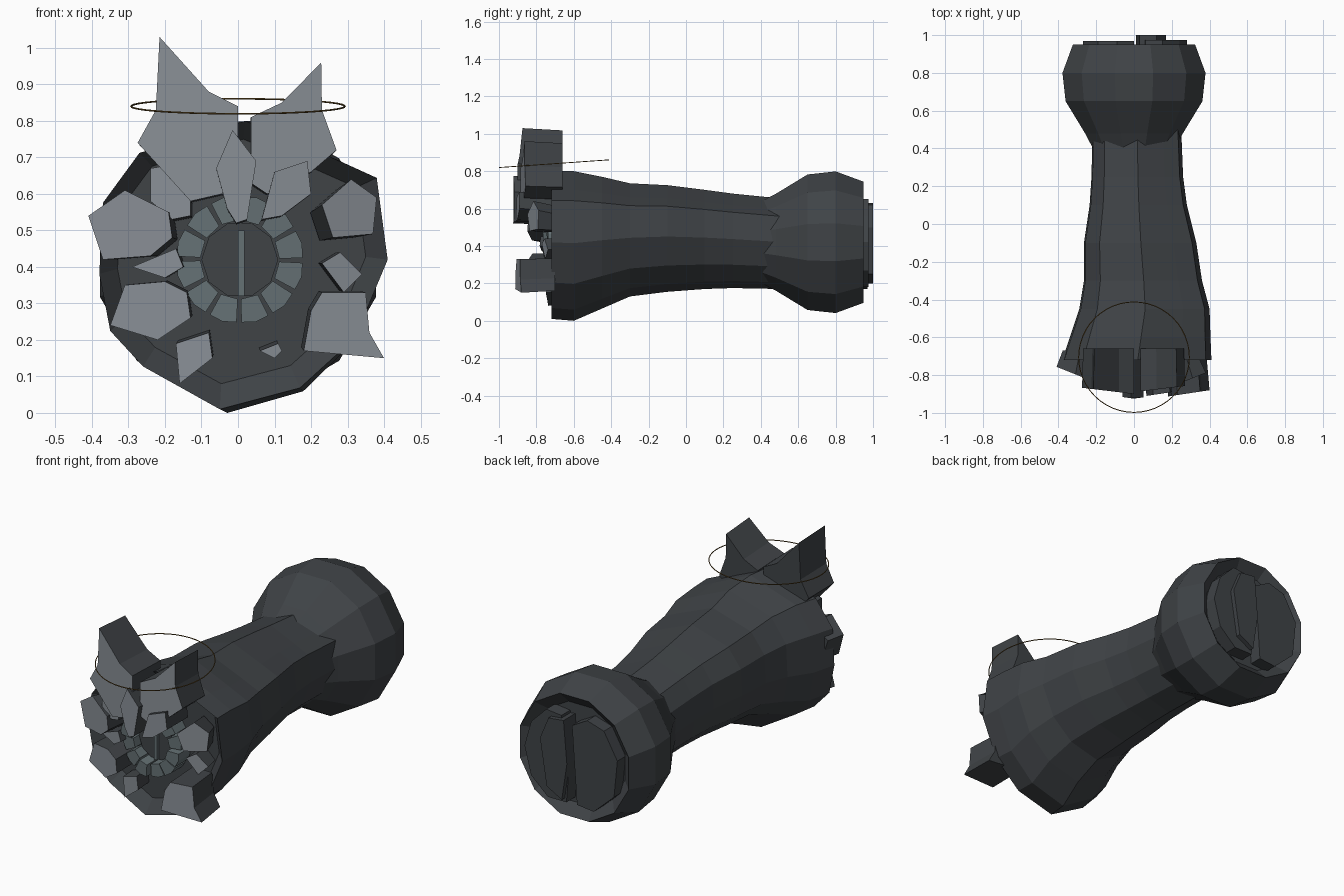
import bpy, math


def material(name, r, g, b):
    m = bpy.data.materials.new(name)
    m.diffuse_color = (r, g, b, 1)
    return m


DARK = material("dark_stone", 0.05, 0.056, 0.062)
PALE = material("pale_face", 0.25, 0.275, 0.305)
TEAL = material("teal_grey", 0.13, 0.165, 0.175)
GOLD = material("old_gold", 0.16, 0.09, 0.02)
CZ = 0.42


def mesh(name, verts, faces, mats=(DARK,), pale_faces=()):
    me = bpy.data.meshes.new(name)
    me.from_pydata(verts, [], faces)
    for m in mats:
        me.materials.append(m)
    for i in pale_faces:
        me.polygons[i].material_index = 1
    ob = bpy.data.objects.new(name, me)
    bpy.context.collection.objects.link(ob)
    return ob


def loft(name, rings):
    """Skin a list of equal-length rings and cap both ends."""
    n = len(rings[0])
    verts = [v for r in rings for v in r]
    faces = []
    for k in range(len(rings) - 1):
        a, b = k * n, (k + 1) * n
        faces += [(a + i, b + i, b + (i + 1) % n, a + (i + 1) % n) for i in range(n)]
    faces += [tuple(range(n)), tuple(reversed(range(len(verts) - n, len(verts))))]
    return mesh(name, verts, faces)


def chunk(name, pts, front, back, slope=0.15, shrink=0.96, mats=(DARK, PALE)):
    """Broken stone block: an x/z outline pushed from front to back in y."""
    area = sum(a[0] * b[1] - b[0] * a[1] for a, b in zip(pts, pts[1:] + pts[:1]))
    if area < 0:
        pts = pts[::-1]
    n = len(pts)
    verts = [(x, front + slope * abs(x), z) for x, z in pts]
    verts += [(x * shrink, back, CZ + (z - CZ) * shrink) for x, z in pts]
    faces = [tuple(range(n)), tuple(reversed(range(n, 2 * n)))]
    faces += [(i, n + i, n + (i + 1) % n, (i + 1) % n) for i in range(n)]
    return mesh(name, verts, faces, mats, (0,))


# Irregular trunk: rough outline fitted to a box at each station, hollow front
outline = [(-0.05, 0.0), (0.17, 0.06), (0.32, 0.20), (0.41, 0.42), (0.38, 0.65),
           (0.25, 0.71), (0.02, 0.81), (-0.27, 0.72), (-0.37, 0.58), (-0.38, 0.38),
           (-0.35, 0.22), (-0.26, 0.12)]


def station(y, x0, x1, z0, z1):
    return [(x0 + (x + 0.38) / 0.79 * (x1 - x0), y, z0 + z / 0.81 * (z1 - z0)) for x, z in outline]


loft("trunk", [station(*s) for s in (
    (-0.66, -0.33, 0.35, 0.08, 0.75), (-0.72, -0.38, 0.41, 0.01, 0.80),
    (-0.60, -0.34, 0.405, 0.0, 0.80), (-0.45, -0.29, 0.40, 0.065, 0.77),
    (-0.30, -0.265, 0.36, 0.13, 0.735), (-0.10, -0.265, 0.33, 0.155, 0.725),
    (0.10, -0.235, 0.28, 0.17, 0.70), (0.25, -0.225, 0.26, 0.175, 0.68),
    (0.50, -0.22, 0.25, 0.17, 0.655))])


# Faceted bulb at the rear with a sunken end
def circle(y, r, n=12):
    return [(r * math.cos(math.tau * (i + 0.5) / n), y, CZ + r * math.sin(math.tau * (i + 0.5) / n))
            for i in range(n)]


loft("rear_bulb", [circle(y, r) for y, r in (
    (0.40, 0.225), (0.48, 0.268), (0.65, 0.375), (0.80, 0.392), (0.95, 0.335), (0.90, 0.275))])

# Split plates set into the rear end, with leaning inner edges
chunk("rear_plate_right", [(0.06, 0.64), (0.15, 0.65), (0.24, 0.56), (0.28, 0.42),
      (0.24, 0.27), (0.14, 0.18), (0.03, 0.18), (0.02, 0.30)], 0.89, 0.975, 0, 1, (DARK,) * 2)
chunk("rear_plate_left", [(0.0, 0.60), (-0.09, 0.65), (-0.19, 0.62), (-0.27, 0.48),
      (-0.25, 0.28), (-0.13, 0.17), (-0.03, 0.18)], 0.89, 0.97, 0, 1, (DARK,) * 2)
chunk("rear_splinter", [(0.03, 0.63), (0.12, 0.62), (0.17, 0.50), (0.13, 0.25), (0.04, 0.20),
                        (0.01, 0.40)], 0.90, 1.0, 0, 1, (DARK,) * 2)

# Ring of small blocks around the central disc
for k in range(12):
    a, b = math.tau * (k + 0.05) / 12, math.tau * (k + 0.9) / 12
    polar = ((0.108, a), (0.172, a), (0.176, (a + b) / 2), (0.172, b), (0.108, b))
    chunk(f"ring_block_{k + 1}", [(0.005 + r * math.cos(t), CZ + r * math.sin(t)) for r, t in polar],
          -0.755 - 0.01 * (k % 3), -0.65, 0.1, 1, (TEAL, TEAL))

# Central disc with its upright slit
disc = [(0.005 + 0.105 * math.cos(math.tau * i / 10), CZ + 0.105 * math.sin(math.tau * i / 10))
        for i in range(10)]
chunk("centre_disc", disc, -0.70, -0.65, 0, 1, (DARK, DARK))
chunk("centre_slit", [(0.0, 0.32), (0.018, 0.32), (0.018, 0.50), (0.0, 0.50)], -0.715, -0.68, 0, 1, (TEAL, TEAL))

# Tall crown blocks
chunk("crown_left", [(-0.215, 1.03), (-0.08, 0.88), (0.0, 0.84), (0.0, 0.61), (-0.13, 0.58),
                     (-0.275, 0.74), (-0.225, 0.83)], -0.90, -0.66, 0.12, 0.98)
chunk("crown_right", [(0.035, 0.81), (0.12, 0.85), (0.228, 0.96), (0.23, 0.83), (0.27, 0.72),
                      (0.20, 0.66), (0.08, 0.60), (0.035, 0.63)], -0.89, -0.66, 0.12, 0.98)
chunk("brow_wedge", [(-0.015, 0.775), (0.05, 0.69), (0.025, 0.53), (-0.005, 0.52),
                     (-0.03, 0.56), (-0.06, 0.67)], -0.925, -0.72)
chunk("brow_right", [(0.065, 0.53), (0.12, 0.54), (0.20, 0.60), (0.19, 0.69), (0.10, 0.66)], -0.92, -0.70)
chunk("brow_left", [(-0.24, 0.67), (-0.18, 0.68), (-0.13, 0.58), (-0.13, 0.54),
                    (-0.18, 0.53), (-0.24, 0.58)], -0.85, -0.66)

# Side and lower blocks
chunk("side_left_upper", [(-0.41, 0.54), (-0.31, 0.61), (-0.19, 0.55), (-0.18, 0.48),
                          (-0.24, 0.43), (-0.37, 0.42)], -0.92, -0.67, 0.4, 0.92)
chunk("side_left_middle", [(-0.29, 0.40), (-0.17, 0.45), (-0.15, 0.40), (-0.20, 0.37)], -0.82, -0.66, 0.25)
chunk("side_left_lower", [(-0.35, 0.24), (-0.22, 0.20), (-0.13, 0.26), (-0.14, 0.33),
                          (-0.20, 0.36), (-0.31, 0.35)], -0.89, -0.67, 0.35)
chunk("side_right_upper", [(0.23, 0.57), (0.31, 0.64), (0.38, 0.59), (0.37, 0.49), (0.26, 0.48)],
      -0.94, -0.67, 0.4, 0.86)
chunk("side_right_middle", [(0.23, 0.41), (0.28, 0.44), (0.34, 0.38), (0.29, 0.33)], -0.84, -0.66, 0.3)
chunk("side_right_lower", [(0.18, 0.17), (0.40, 0.15), (0.36, 0.22), (0.35, 0.33),
                           (0.23, 0.33), (0.20, 0.28)], -0.94, -0.70, 0.15)
chunk("chin_left", [(-0.16, 0.08), (-0.07, 0.15), (-0.08, 0.22), (-0.17, 0.19)], -0.76, -0.65)
chunk("chin_right", [(0.06, 0.17), (0.11, 0.19), (0.12, 0.17), (0.10, 0.15)], -0.73, -0.65)

# Thin tilted hoop over the crown
bpy.ops.mesh.primitive_torus_add(location=(0, -0.705, 0.84), rotation=(math.radians(4), 0, 0),
                                 major_radius=0.293, minor_radius=0.0025,
                                 major_segments=48, minor_segments=6)
hoop = bpy.context.object
hoop.name = "hoop"
hoop.data.materials.append(GOLD)
